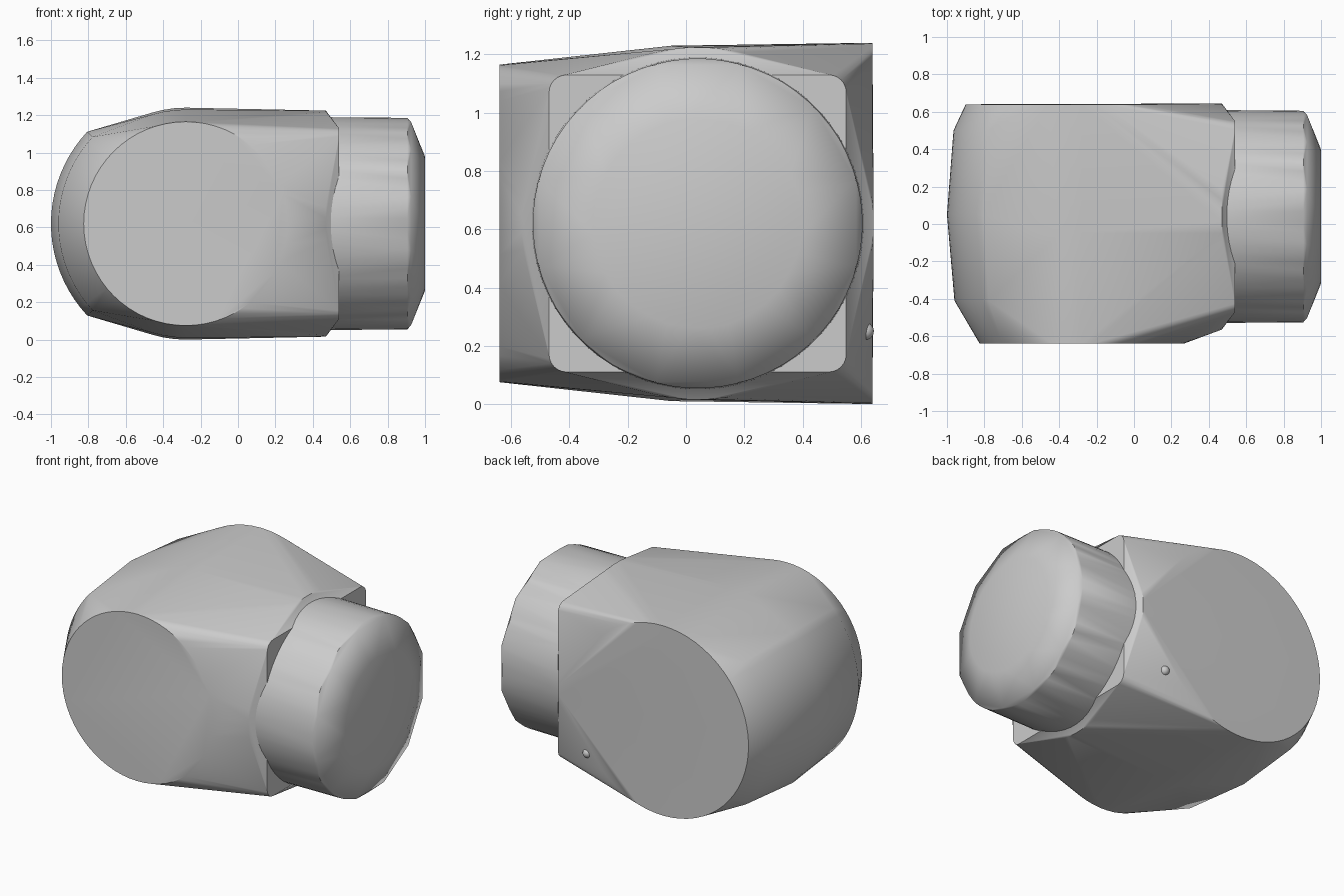
import bpy, bmesh
from math import sin, cos, pi, radians
from mathutils import Vector

cube = bpy.data.objects.get("Cube")
if cube:
    bpy.data.objects.remove(cube, do_unlink=True)

grey = bpy.data.materials.new("plain grey")
grey.use_nodes = True
color = (0.6, 0.6, 0.6, 1)
grey.diffuse_color = color
grey.node_tree.nodes["Principled BSDF"].inputs["Base Color"].default_value = color

MID_Z = 0.62      # height of both axes
HUB_X = -0.28     # axis of the round housing, along y
NECK_Y = 0.04     # axis of the neck, along x


def finish(name, bm):
    mesh = bpy.data.meshes.new(name)
    bmesh.ops.recalc_face_normals(bm, faces=bm.faces)
    bm.to_mesh(mesh)
    bm.free()
    obj = bpy.data.objects.new(name, mesh)
    bpy.context.collection.objects.link(obj)
    mesh.materials.append(grey)
    bpy.ops.object.select_all(action='DESELECT')
    obj.select_set(True)
    bpy.context.view_layer.objects.active = obj
    bpy.ops.object.shade_smooth_by_angle(angle=radians(30))
    return obj


def hull(name, points):
    """Skin a set of section curves with a tight convex shell."""
    bm = bmesh.new()
    for p in points:
        bm.verts.new(p)
    res = bmesh.ops.convex_hull(bm, input=bm.verts)
    loose = [g for g in res["geom_interior"] + res["geom_unused"]
             if isinstance(g, bmesh.types.BMVert)]
    bmesh.ops.delete(bm, geom=list(set(loose)), context='VERTS')
    bmesh.ops.dissolve_limit(bm, angle_limit=radians(0.3), verts=bm.verts, edges=bm.edges)
    return finish(name, bm)


def hub_arc(y, r, start=0, end=360, n=64):
    """Arc about the housing axis; 180 degrees points to -x."""
    angles = [radians(start + (end - start) * i / n) for i in range(n + 1)]
    if end - start == 360:
        angles.pop()
    return [Vector((HUB_X + r * cos(a), y, MID_Z + r * sin(a))) for a in angles]


def neck_ring(x, r, n=64):
    return [Vector((x, NECK_Y + r * cos(a), MID_Z + r * sin(a)))
            for a in (2 * pi * (i + 0.5) / n for i in range(n))]


def rounded_square(x, half, r, n=6):
    points = []
    for k, (sy, sz) in enumerate([(1, 1), (-1, 1), (-1, -1), (1, -1)]):
        for i in range(n + 1):
            a = pi / 2 * (k + i / n)
            points.append(Vector((x, NECK_Y + sy * (half - r) + r * cos(a),
                                  MID_Z + sz * (half - r) + r * sin(a))))
    return points


# Housing: two flat discs, a bulging far side and a square mouth
body = hub_arc(-0.64, 0.545) + hub_arc(-0.05, 0.61) + hub_arc(0.64, 0.62)
for y, r in ((-0.41, 0.68), (0.05, 0.72), (0.5, 0.685)):
    body += hub_arc(y, r, 137, 223, 20)
body += neck_ring(0.47, 0.605) + rounded_square(0.54, 0.51, 0.06)
hull("housing", body)

# Neck: round collar ending in a twelve-sided, shallow domed cap
hull("neck", neck_ring(0.44, 0.57) + neck_ring(0.905, 0.566)
     + neck_ring(0.925, 0.563, 12) + neck_ring(1.0, 0.36, 32))

# Small stud on the back
bm = bmesh.new()
bmesh.ops.create_uvsphere(bm, u_segments=16, v_segments=10, radius=0.03)
bmesh.ops.translate(bm, verts=bm.verts, vec=(0.28, 0.615, 0.25))
finish("stud", bm)
